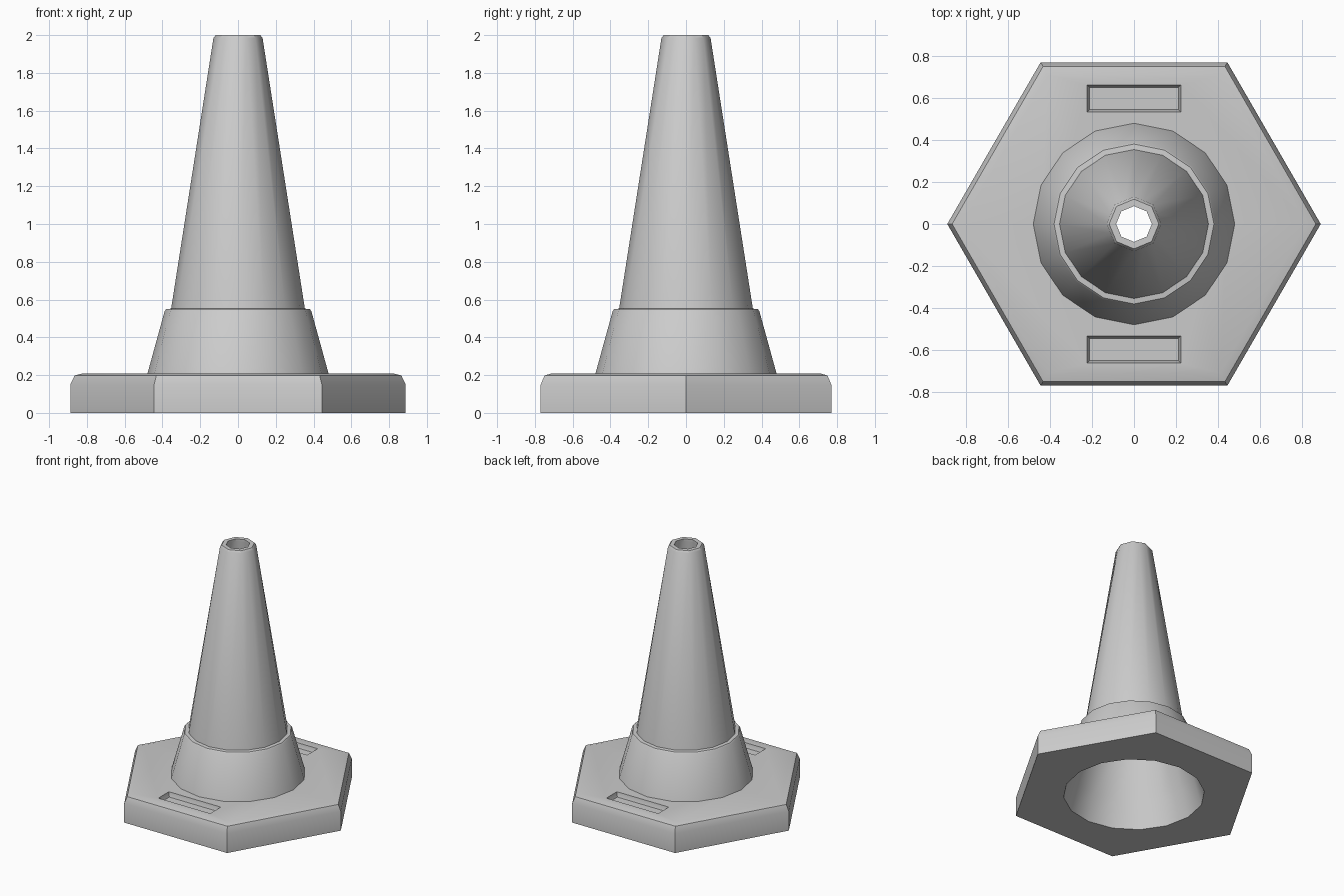
import bpy, bmesh
from math import pi, cos, sin, radians

if "Cube" in bpy.data.objects:
    bpy.data.objects.remove(bpy.data.objects["Cube"])


def ring(bm, n, r, z, phase=0.0, odd=1.0):
    """One horizontal ring of vertices; odd scales every second radius."""
    out = []
    for i in range(n):
        a = phase + 2 * pi * i / n
        k = r * (odd if i % 2 else 1.0)
        out.append(bm.verts.new((k * cos(a), k * sin(a), z)))
    return out


def bridge(bm, a, b):
    n = len(a)
    for i in range(n):
        j = (i + 1) % n
        bm.faces.new((a[i], a[j], b[j], b[i]))


def finish(bm, name):
    bmesh.ops.recalc_face_normals(bm, faces=bm.faces)
    me = bpy.data.meshes.new(name)
    bm.to_mesh(me)
    bm.free()
    ob = bpy.data.objects.new(name, me)
    bpy.context.collection.objects.link(ob)
    return ob


def activate(ob):
    bpy.ops.object.select_all(action='DESELECT')
    ob.select_set(True)
    bpy.context.view_layer.objects.active = ob


def loft(name, n, profile, closed=False):
    """Loft (radius, z[, odd scale]) rings; closed joins last to first."""
    bm = bmesh.new()
    rings = [ring(bm, n, p[0], p[1], odd=p[2] if len(p) > 2 else 1.0) for p in profile]
    for a, b in zip(rings, rings[1:]):
        bridge(bm, a, b)
    if closed:
        bridge(bm, rings[-1], rings[0])
    else:
        bm.faces.new(rings[0])
        bm.faces.new(rings[-1])
    return finish(bm, name)


def slot_cutter(name, y):
    """Tapered rectangular block for a grip recess."""
    bm = bmesh.new()
    loops = []
    for hx, hy, z in ((0.212, 0.053, 0.175), (0.224, 0.065, 0.208), (0.224, 0.065, 0.3)):
        loops.append([bm.verts.new((sx * hx, y + sy * hy, z))
                      for sx, sy in ((-1, -1), (1, -1), (1, 1), (-1, 1))])
    for a, b in zip(loops, loops[1:]):
        bridge(bm, a, b)
    bm.faces.new(loops[0])
    bm.faces.new(loops[-1])
    return finish(bm, name)


# Hexagonal base with a chamfered rim
base = loft("base", 6, [(0.888, 0.0), (0.888, 0.15), (0.865, 0.198), (0.82, 0.209)])

# Central opening and two grip recesses
cutters = [loft("hole_cutter", 16, [(0.514, -0.05), (0.428, 0.25)]),
           slot_cutter("front_slot_cutter", -0.597),
           slot_cutter("back_slot_cutter", 0.597)]
activate(base)
for c in cutters:
    m = base.modifiers.new("cut", 'BOOLEAN')
    m.operation = 'DIFFERENCE'
    m.solver = 'EXACT'
    m.object = c
    bpy.ops.object.modifier_apply(modifier=m.name)
for c in cutters:
    bpy.data.objects.remove(c, do_unlink=True)

# Hollow cone with skirt; 16 sides narrowing to an octagonal mouth
oct_k = cos(pi / 8)
cone = loft("cone", 16, [
    (0.483, 0.195), (0.388, 0.54), (0.380, 0.549), (0.354, 0.552),
    (0.130, 1.985, oct_k), (0.118, 2.0, oct_k),
    (0.085, 2.0, oct_k), (0.085, 1.98, oct_k),
    (0.322, 0.54), (0.345, 0.53), (0.444, 0.195)], closed=True)

for ob in (base, cone):
    activate(ob)
    bpy.ops.object.shade_smooth_by_angle(angle=radians(32))
